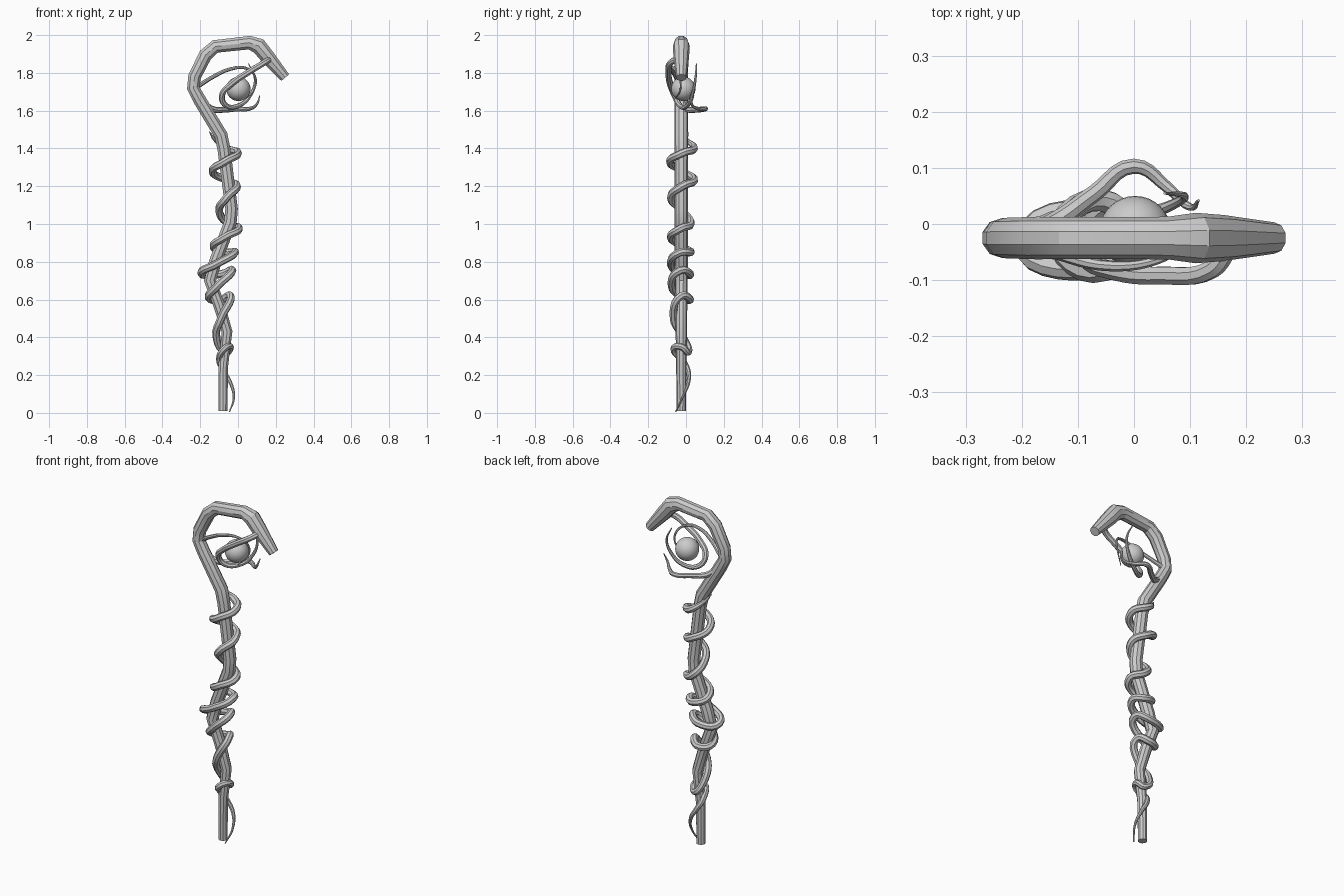
import bpy


def tube(name, pts, radius, kind='BEZIER', sides=2, res=5):
    """Sweep a round section along (x, y, z, radius factor) points and make it a mesh."""
    cu = bpy.data.curves.new(name, 'CURVE')
    cu.dimensions = '3D'
    cu.bevel_depth = radius
    cu.bevel_resolution = sides
    cu.use_fill_caps = True
    cu.resolution_u = res
    sp = cu.splines.new(kind)
    if kind == 'BEZIER':
        sp.bezier_points.add(len(pts) - 1)
        for bp, (x, y, z, r) in zip(sp.bezier_points, pts):
            bp.co = (x, y, z)
            bp.radius = r
            bp.handle_left_type = bp.handle_right_type = 'AUTO'
    else:
        sp.points.add(len(pts) - 1)
        for p, (x, y, z, r) in zip(sp.points, pts):
            p.co = (x, y, z, 1)
            p.radius = r
    ob = bpy.data.objects.new(name, cu)
    bpy.context.collection.objects.link(ob)
    bpy.ops.object.select_all(action='DESELECT')
    ob.select_set(True)
    bpy.context.view_layer.objects.active = ob
    bpy.ops.object.convert(target='MESH')
    bpy.ops.object.shade_smooth_by_angle()
    return ob


# Crooked staff with hooked head: x, z, radius
Y = -0.025
staff = [(-.08, .01, .025), (-.078, .25, .027), (-.058, .43, .03), (-.10, .57, .032),
         (-.148, .70, .034), (-.12, .80, .035), (-.04, 1.01, .035), (-.034, 1.08, .035),
         (-.075, 1.40, .036), (-.09, 1.47, .037), (-.205, 1.66, .036), (-.237, 1.72, .035),
         (-.23, 1.78, .036), (-.172, 1.895, .038), (-.12, 1.94, .037), (.06, 1.96, .038),
         (.11, 1.942, .045), (.16, 1.88, .041), (.25, 1.775, .028)]
tube("staff", [(x, Y, z, r) for x, z, r in staff], 1.0, 'POLY', 3)

# Vine: tapered root, then turns given as left / front / right / back points
root = [(-.045, -.055, .005, .15), (-.022, -.02, .08, .3), (-.04, .012, .16, .5),
        (-.075, .012, .22, .65)]
turns = [
    [(-.098, -.02, .28), (-.072, -.065, .34), (-.04, -.025, .35), (-.065, .012, .32)],
    [(-.115, -.02, .41), (-.09, -.065, .50), (-.04, -.025, .62), (-.09, .022, .60)],
    [(-.155, -.02, .61), (-.11, -.075, .67), (-.03, -.03, .755), (-.09, .022, .735)],
    [(-.195, -.03, .74), (-.11, -.08, .79), (-.015, -.03, .85), (-.06, .025, .85)],
    [(-.13, -.02, .88), (-.07, -.08, .93), (.005, -.03, .975), (-.05, .025, 1.00)],
    [(-.10, -.02, 1.07), (-.06, -.08, 1.14), (-.005, -.02, 1.20), (-.06, .043, 1.23)],
    [(-.135, -.02, 1.28), (-.07, -.085, 1.33), (0, -.02, 1.375), (-.06, .043, 1.40)],
]
tip = [(-.125, 0, 1.45, .5), (-.152, -.02, 1.49, .12)]
body = [(x, y, z, .85 if i == 0 else 1) for i, t in enumerate(turns) for x, y, z in t]
tube("spiral_vine", root + body + tip, .021)

# Tendrils cradling the orb
tube("front_tendril", [
    (.17, -.04, 1.875, 1), (.14, -.08, 1.855, 1), (.05, -.092, 1.80, 1),
    (-.03, -.085, 1.745, 1), (-.085, -.06, 1.68, .95), (-.06, -.03, 1.625, .85),
    (.01, .01, 1.63, .7), (.07, .035, 1.69, .55), (.09, .05, 1.77, .4),
    (.055, .055, 1.85, .15)], .017)
tube("back_tendril", [
    (-.2, -.02, 1.66, 1), (-.14, .005, 1.61, 1), (-.07, .055, 1.605, .9),
    (0, .103, 1.61, .8), (.06, .065, 1.61, .6), (.1, .03, 1.635, .4),
    (.115, .042, 1.68, .15)], .017)
tube("upper_tendril", [
    (-.21, -.02, 1.73, 1), (-.13, -.055, 1.78, .9), (-.04, -.075, 1.82, .8),
    (.04, -.065, 1.825, .65), (.09, -.035, 1.78, .5), (.085, -.03, 1.71, .35),
    (.04, -.06, 1.66, .15)], .012)

# Orb
bpy.ops.mesh.primitive_uv_sphere_add(segments=32, ring_count=16, radius=.064,
                                     location=(.002, -.014, 1.715))
orb = bpy.context.object
orb.name = "orb"
bpy.ops.object.shade_smooth_by_angle()
